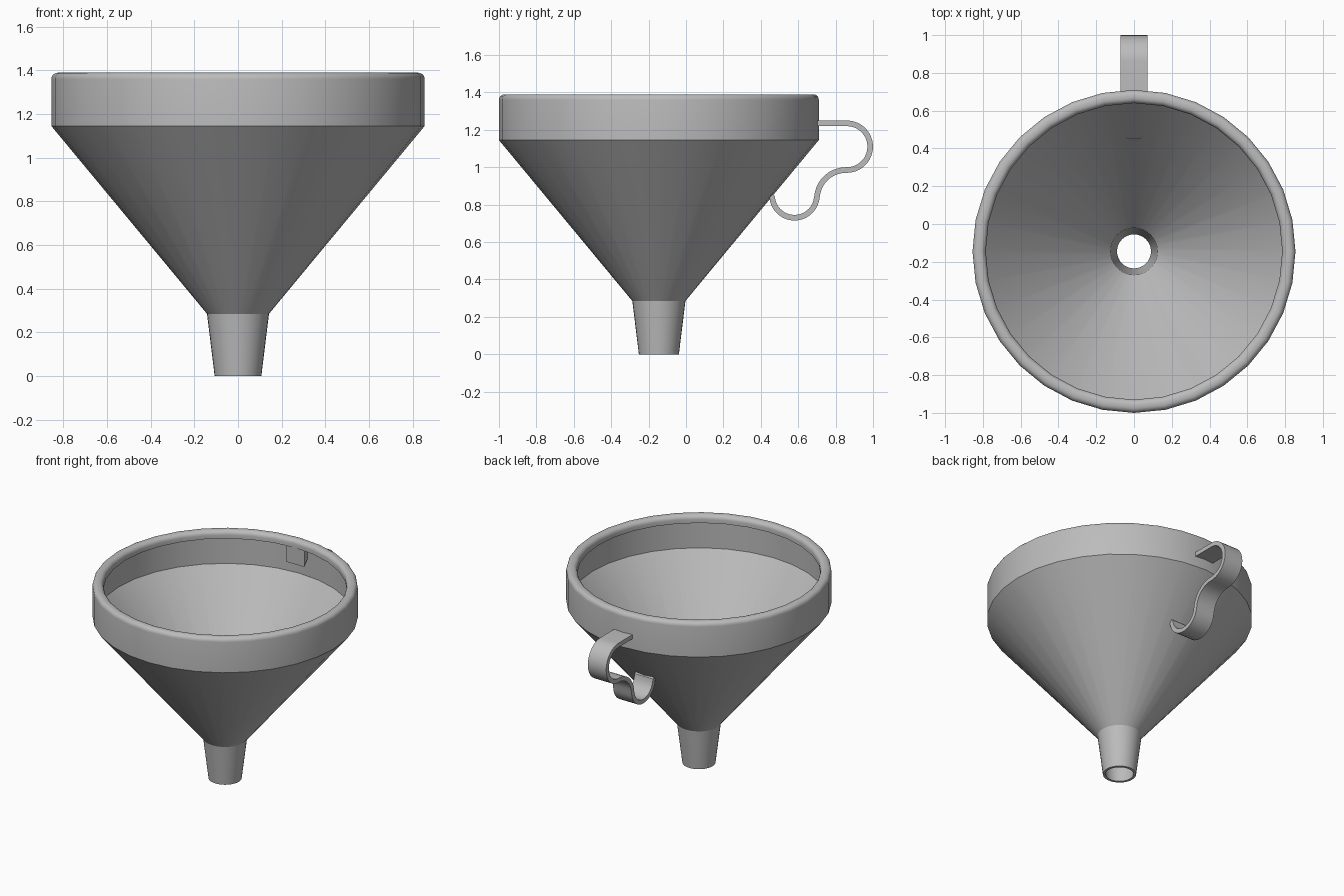
import bpy, bmesh, math
from mathutils import Vector

cube = bpy.data.objects.get("Cube")
if cube:
    bpy.data.objects.remove(cube, do_unlink=True)

CENTRE_Y = -0.145
SIDES = 32

grey = bpy.data.materials.new("light_grey")
grey.use_nodes = True
colour = (0.5, 0.5, 0.5, 1)
grey.diffuse_color = colour
grey.node_tree.nodes["Principled BSDF"].inputs["Base Color"].default_value = colour


def finish(name, bm, angle=30):
    bmesh.ops.recalc_face_normals(bm, faces=bm.faces)
    mesh = bpy.data.meshes.new(name)
    bm.to_mesh(mesh)
    bm.free()
    mesh.materials.append(grey)
    obj = bpy.data.objects.new(name, mesh)
    bpy.context.collection.objects.link(obj)
    bpy.ops.object.select_all(action='DESELECT')
    obj.select_set(True)
    bpy.context.view_layer.objects.active = obj
    bpy.ops.object.shade_smooth_by_angle(angle=math.radians(angle))
    return obj


def arc(cx, cz, r, start, end, steps):
    angles = [math.radians(start + (end - start) * i / steps) for i in range(steps + 1)]
    return [(cx + r * math.cos(a), cz + r * math.sin(a)) for a in angles]


def slab(name, outline, half_width):
    """Extrude a y-z outline across x."""
    bm = bmesh.new()
    face = bm.faces.new([bm.verts.new((-half_width, y, z)) for y, z in outline])
    geom = bmesh.ops.extrude_face_region(bm, geom=[face])["geom"]
    verts = [g for g in geom if isinstance(g, bmesh.types.BMVert)]
    bmesh.ops.translate(bm, verts=verts, vec=(2 * half_width, 0, 0))
    return finish(name, bm)


# Funnel body: closed radius-height profile with spout, cone, band and rolled lip
profile = [(0.107, 0), (0.142, 0.285), (0.855, 1.145)]
profile += arc(0.825, 1.36, 0.03, 0, 90, 5)
profile += arc(0.815, 1.36, 0.03, 90, 180, 5)
profile += [(0.785, 1.335), (0.835, 1.335), (0.835, 1.135), (0.125, 0.29), (0.09, 0)]
bm = bmesh.new()
ring = [bm.verts.new((0, CENTRE_Y + r, z)) for r, z in profile]
edges = [bm.edges.new((a, b)) for a, b in zip(ring, ring[1:] + ring[:1])]
bmesh.ops.spin(bm, geom=ring + edges, cent=(0, CENTRE_Y, 0), axis=(0, 0, 1),
               angle=math.tau, steps=SIDES, use_duplicate=False)
bmesh.ops.remove_doubles(bm, verts=bm.verts, dist=0.0005)
finish("funnel_body", bm)

# Handle: S-shaped strap following straight and curved runs
path = [(0.69, 1.235)]
path += arc(0.86, 1.11, 0.125, 90, -90, 18)
path += arc(0.855, 0.83, 0.155, 90, 175, 10)
path += arc(0.58, 0.85, 0.12, -5, -175, 18)
path += [(0.447, 0.85)]
points = [Vector(p) for p in path]
left, right = [], []
for i, p in enumerate(points):
    along = (points[min(i + 1, len(points) - 1)] - points[max(i - 1, 0)]).normalized()
    normal = Vector((-along.y, along.x)) * 0.015
    left.append(p + normal)
    right.append(p - normal)
slab("handle_strap", left + right[::-1], 0.072)

# Small wedge anchoring the strap inside the band
slab("handle_anchor", [(0.695, 1.34), (0.645, 1.34), (0.645, 1.215), (0.695, 1.28)], 0.07)
